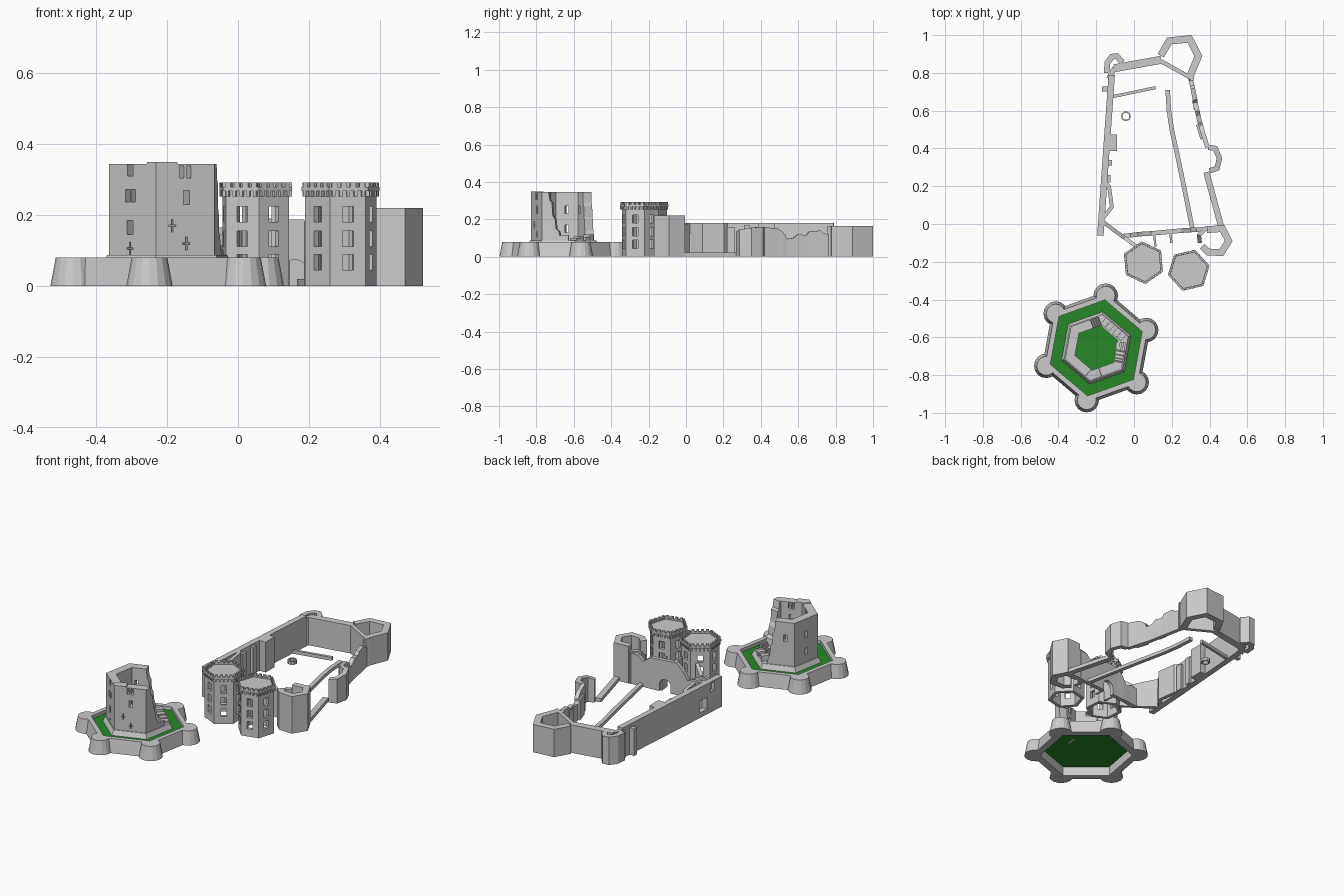
import bpy, bmesh, math
from mathutils import Vector, Matrix

if "Cube" in bpy.data.objects:
    bpy.data.objects.remove(bpy.data.objects["Cube"])

def finish(name, bm, mat=None):
    bmesh.ops.recalc_face_normals(bm, faces=bm.faces)
    me = bpy.data.meshes.new(name)
    bm.to_mesh(me); bm.free()
    ob = bpy.data.objects.new(name, me)
    bpy.context.collection.objects.link(ob)
    if mat: me.materials.append(mat)
    return ob

def wall(name, pts, a, b, closed=False, z0=0.0):
    """Strip wall along (x, y, height) points; a / b = offsets to the left of the path."""
    bm = bmesh.new(); n = len(pts); P = [Vector(p[:2]) for p in pts]; rows = []
    for i in range(n):
        d = []
        if closed or i > 0: d.append((P[i] - P[i - 1]).normalized())
        if closed or i < n - 1: d.append((P[(i + 1) % n] - P[i]).normalized())
        ns = [Vector((-v.y, v.x)) for v in d]
        m = sum(ns, Vector((0, 0))).normalized()
        m = m / max(m.dot(ns[0]), 0.5)
        l, r, h = P[i] + m * a, P[i] + m * b, pts[i][2]
        rows.append([bm.verts.new((*q, z)) for q, z in ((l, z0), (r, z0), (r, h), (l, h))])
    for i in range(n if closed else n - 1):
        A, B = rows[i], rows[(i + 1) % n]
        for k in range(4):
            bm.faces.new((A[k], A[(k + 1) % 4], B[(k + 1) % 4], B[k]))
    if not closed:
        bm.faces.new(rows[0]); bm.faces.new(rows[-1])
    return finish(name, bm)

def lathe(name, c, prof, n, a0=0.0, tube=False, mat=None):
    """Spin an (r, z) profile into n flat sides; tube closes the profile, otherwise ends are capped."""
    bm = bmesh.new()
    R = [[bm.verts.new((c[0] + r * math.cos(math.radians(a0 + 360 * i / n)),
                        c[1] + r * math.sin(math.radians(a0 + 360 * i / n)), z)) for i in range(n)] for r, z in prof]
    for k in range(len(R) if tube else len(R) - 1):
        A, B = R[k], R[(k + 1) % len(R)]
        for i in range(n):
            bm.faces.new((A[i], A[(i + 1) % n], B[(i + 1) % n], B[i]))
    if not tube:
        bm.faces.new(R[0]); bm.faces.new(R[-1])
    return finish(name, bm, mat)

def boxes(name, items):
    """items: (centre, size, z-angle in radians)"""
    bm = bmesh.new()
    for c, s, ang in items:
        M = Matrix.Translation(c) @ Matrix.Rotation(ang, 4, 'Z') @ Matrix.Diagonal((*s, 1))
        bmesh.ops.create_cube(bm, size=1, matrix=M)
    return finish(name, bm)

def cut(ob, cutter, drop=True):
    m = ob.modifiers.new("cut", 'BOOLEAN')
    m.object, m.operation, m.solver, m.use_self = cutter, 'DIFFERENCE', 'EXACT', True
    cutter.hide_render = True
    dg = bpy.context.evaluated_depsgraph_get()
    me = bpy.data.meshes.new_from_object(ob.evaluated_get(dg))
    ob.modifiers.clear(); ob.data = me
    if drop: bpy.data.objects.remove(cutter)

def corner(c, r, deg):
    return Vector((c[0] + r * math.cos(math.radians(deg)), c[1] + r * math.sin(math.radians(deg))))

def on_edge(c, r, a0, a1, t, z, size):
    """Box item placed at fraction t of a hexagon edge"""
    p, q = corner(c, r, a0), corner(c, r, a1)
    m = p.lerp(q, t); d = q - p
    return ((m.x, m.y, z), size, math.atan2(d.y, d.x))

grass = bpy.data.materials.new("grass")
grass.diffuse_color = (0.02, 0.25, 0.02, 1)
grass.use_nodes = True
grass.node_tree.nodes["Principled BSDF"].inputs["Base Color"].default_value = grass.diffuse_color

# ---- mound: rampart, corner bastions, lawn
C, A0 = (-0.2, -0.656), 19.7
lathe("mound_rampart", C, [(.305, 0), (.288, .08), (.258, .08), (.258, 0)], 6, A0, True)
core = lathe("bastion_cutter", C, [(.258, -.1), (.258, .2)], 6, A0)
for i in range(6):
    b = lathe(f"mound_bastion_{i}", corner(C, .281, A0 + 60 * i), [(.065, 0), (.05, .08)], 16)
    cut(b, core, drop=False)
bpy.data.objects.remove(core)
lathe("lawn", C, [(.259, .055), (.259, .06)], 6, A0, mat=grass)

# ---- ruined keep: plinth, broken hexagonal wall, steps
lathe("keep_plinth", C, [(.195, .06), (.18, .088), (.12, .088), (.12, .06)], 6, A0, True)
V = [79.7, 139.7, 199.7, 259.7, 319.7, 379.7]
def kp(e, t, h):
    p = corner(C, .175, V[e]).lerp(corner(C, .175, V[e + 1]), t)
    return (p.x, p.y, h)
path = [kp(0, .12, .10), kp(0, .2, .14), kp(0, .24, .2), kp(0, .28, .21), kp(0, .3, .27), kp(0, .36, .29),
        kp(0, .38, .345), kp(1, 0, .345), kp(2, 0, .345), kp(2, .8, .345), kp(2, .81, .35), kp(3, 0, .35),
        kp(3, .36, .35), kp(3, .37, .345), kp(4, 0, .345), kp(4, .2, .345), kp(4, .24, .3), kp(4, .3, .29),
        kp(4, .33, .22), kp(4, .4, .2), kp(4, .43, .15), kp(4, .52, .135), kp(4, .56, .1), kp(4, .66, .09)]
keep = wall("keep_wall", path, 0, .048, z0=.06)
W = []
def kw(e, t, z, w, h): W.append(on_edge(C, .175, V[e], V[e + 1], t, z, (w, .13, h)))
for e, t, z, w, h in [(2, .45, .327, .02, .034), (2, .4, .255, .016, .036), (2, .52, .255, .016, .036),
                      (2, .45, .165, .022, .04), (3, .44, .322, .014, .034), (3, .56, .322, .014, .034),
                      (3, .52, .25, .018, .04), (1, .5, .25, .02, .04), (1, .5, .15, .02, .04), (0, .7, .25, .02, .04)]:
    kw(e, t, z, w, h)
for e, t, z in [(2, .45, .106), (3, .28, .17), (3, .52, .12)]:  # cross-shaped slits
    kw(e, t, z, .005, .036); kw(e, t, z, .022, .0055)
cut(keep, boxes("keep_cutter", W))
boxes("keep_steps", [on_edge(C, .165 - .011 * i, V[4], V[5], .66, .1 - .008 * i, (.06, .012, .03)) for i in range(5)]
      + [on_edge(C, .155, V[5], V[0] + 360, t, .09, (.03, .045, h))
         for t, h in ((.1, .02), (.3, .035), (.62, .03), (.82, .06))])

# ---- twin gate towers
def gate_tower(name, c, a0):
    R = .103
    pts = [(*corner(c, R, a0 + 60 * i), .27) for i in range(6)]
    body = wall(name + "_body", pts, 0, .018, True)
    wins, trim, merl = [], [], []
    for i in range(6):
        e = (a0 + 60 * i, a0 + 60 * i + 60)
        for z in (.067, .133, .202):
            wins.append(on_edge(c, R, *e, .5, z, (.032, .06, .044)))
        for k in range(5):
            trim.append(on_edge(c, R + .004, *e, .1 + .2 * k, .261, (.009, .012, .018)))
        for k in range(4):
            merl.append(on_edge(c, R + .004, *e, .125 + .25 * k, .285, (.016, .011, .014)))
    cut(body, boxes(name + "_cutter", wins))
    boxes(name + "_corbels", trim)
    boxes(name + "_merlons", merl)
    lathe(name + "_parapet", c, [(R + .01, .268), (R + .01, .28), (R - .004, .28), (R - .004, .268)], 6, a0, True)
    lathe(name + "_roof", c, [(R, .264), (R, .272)], 6, a0)
gate_tower("gate_tower_left", (.05, -.205), 35)
gate_tower("gate_tower_right", (.29, -.245), 13)

# ---- west curtain wall with piers and two openings
west = wall("west_wall", [(-.195, -.06, .18), (-.165, .37, .18), (-.135, .79, .18)], 0, -.034)
cut(west, boxes("west_cutter", [((-.18, .022, .147), (.2, .035, .05), 0), ((-.17, .1, .065), (.2, .065, .07), 0)]))
boxes("west_wall_piers", [((-.12, .43, .09), (.06, .085, .18), 0), ((-.135, .325, .085), (.035, .03, .17), 0),
                          ((-.14, .24, .08), (.03, .04, .16), 0), ((-.152, .715, .08), (.035, .025, .16), 0)])
wall("west_wall_thickening", [(-.17, .02, .18), (-.115, .09, .18), (-.13, .2, .18), (-.15, .22, .18)], .012, -.008)

# ---- north side: corner towers and wall
wall("northwest_tower", [(-.16, .8, .165), (-.155, .86, .165), (-.125, .9, .165), (-.085, .905, .165), (-.05, .865, .165)], 0, -.03)
wall("northwest_link", [(-.135, .77, .165), (-.105, .825, .165)], .012, -.014)
wall("north_wall", [(-.11, .845, .165), (.14, .89, .165)], 0, -.042)
wall("northeast_tower", [(.125, .9, .165), (.175, .987, .165), (.305, 1.0, .165), (.362, .89, .165), (.31, .765, .165)], 0, -.038)
wall("northeast_inner_wall", [(.135, .865, .165), (.315, .765, .165)], .012, -.01)

# ---- ruined east side
wall("east_wall", [(.308, .78, .165), (.313, .765, .12), (.32, .735, .125), (.323, .72, .14), (.335, .66, .135), (.337, .645, .115),
                   (.347, .6, .12), (.352, .575, .1), (.36, .54, .095), (.367, .52, .13), (.375, .49, .15), (.4, .41, .16)], 0, -.024)
boxes("east_wall_piers", [((.325, .63, .055), (.025, .05, .11), .2), ((.355, .49, .06), (.03, .08, .12), .3)])
wall("east_half_tower", [(.395, .42, .16), (.44, .413, .16), (.467, .35, .155), (.452, .285, .145), (.405, .268, .135)], 0, -.028)
wall("east_wall_footing", [(.385, .275, .022), (.465, -.02, .022)], .014, -.018)

# ---- southeast tower, open to the west
wall("southeast_tower", [(.385, -.012, .22), (.478, -.005, .22), (.522, -.09, .22), (.472, -.17, .22), (.385, -.166, .22),
                         (.348, -.13, .22)], 0, -.036)
wall("southeast_tower_stub", [(.385, -.02, .19), (.345, -.06, .19), (.35, -.1, .15)], .01, -.012)

# ---- south wall with gate arch, and southwest spur
south = wall("south_wall", [(-.07, -.065, .11), (-.02, -.06, .12), (.02, -.055, .1), (.05, -.052, .15), (.09, -.05, .19),
                            (.25, -.035, .185), (.3, -.032, .15), (.33, -.03, .18), (.4, -.025, .185)], .012, -.012)
arch = [(.125 + .0, 0)] + [(.16 + .035 * math.cos(math.radians(180 - 20 * k)), .04 + .035 * math.sin(math.radians(20 * k)))
                           for k in range(10)] + [(.195, 0)]
bm = bmesh.new()
loops = [[bm.verts.new((x, y, z if z else -.05)) for x, z in arch] for y in (-.15, .05)]
for i in range(len(arch)):
    j = (i + 1) % len(arch)
    bm.faces.new((loops[0][i], loops[0][j], loops[1][j], loops[1][i]))
bm.faces.new(loops[0]); bm.faces.new(loops[1])
cut(south, finish("arch_cutter", bm))
wall("southwest_wall", [(-.165, .015, .18), (-.1, -.035, .16), (-.05, -.07, .14), (.01, -.115, .18)], .008, -.012)
boxes("gate_spurs", [((.11, -.085, .095), (.012, .07, .19), .1), ((.195, -.07, .09), (.012, .06, .18), .1)])

# ---- courtyard remains: low foundations and well
wall("courtyard_foundation_long", [(.178, .71, .02), (.185, .6, .02), (.2, .5, .02), (.235, .34, .02), (.27, .17, .02),
                                   (.308, -.02, .02)], .012, -.012)
wall("courtyard_foundation_short", [(-.11, .675, .02), (.115, .722, .02)], .008, -.008)
lathe("well", (-.043, .57), [(.026, 0), (.026, .02), (.019, .02), (.019, 0)], 10, 0, True)
